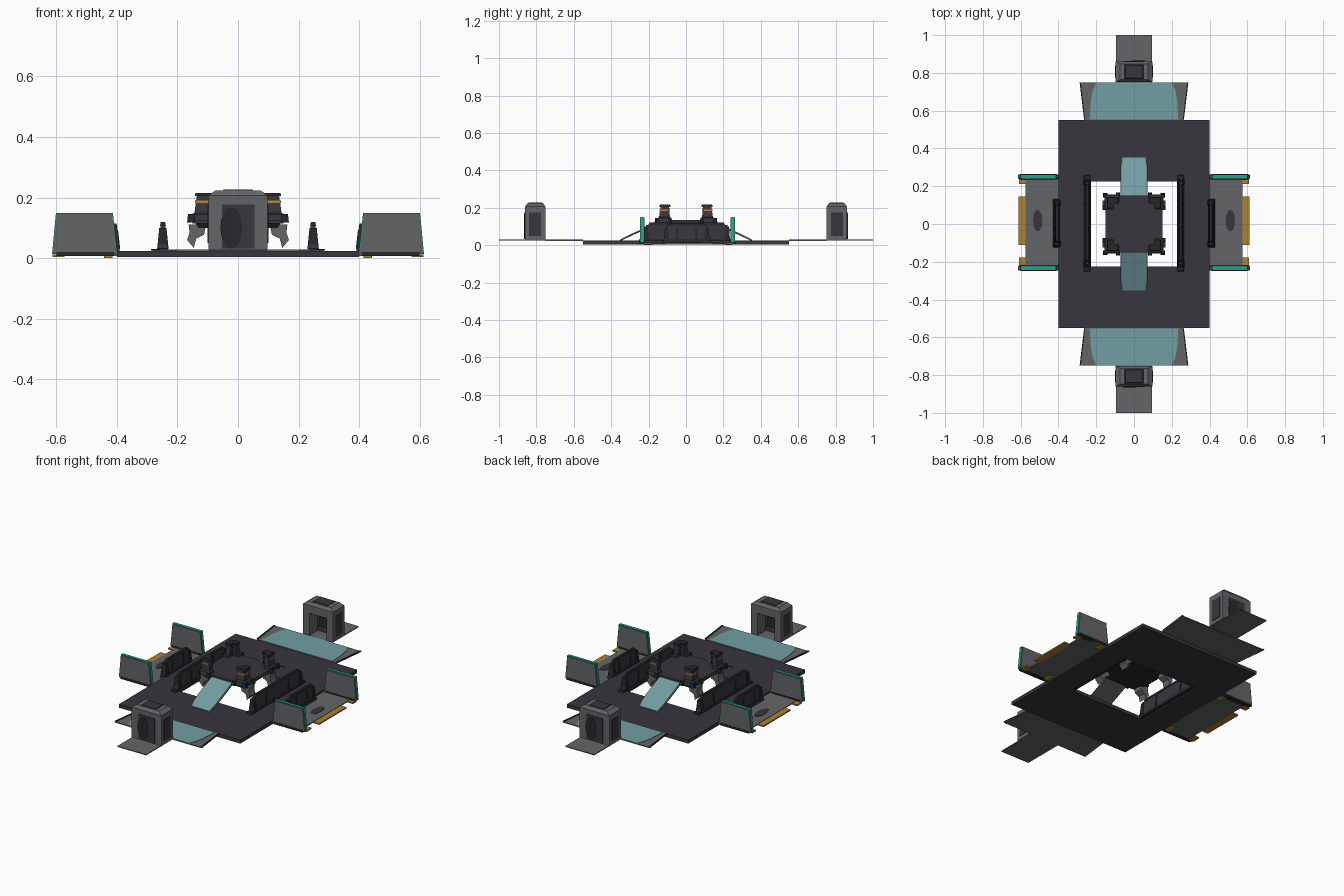
import bpy, bmesh, math
from mathutils import Matrix

if "Cube" in bpy.data.objects:
    bpy.data.objects.remove(bpy.data.objects["Cube"])


def mat(name, rgb):
    m = bpy.data.materials.new(name)
    m.diffuse_color = (*rgb, 1)
    m.use_nodes = True
    m.node_tree.nodes["Principled BSDF"].inputs["Base Color"].default_value = m.diffuse_color
    return m


CHAR = mat("charcoal", (0.040, 0.037, 0.048))
BLACK = mat("near_black", (0.022, 0.022, 0.025))
GRAY = mat("mid_gray", (0.125, 0.13, 0.135))
GLASS = mat("pale_teal", (0.17, 0.34, 0.37))
GREEN = mat("green_teal", (0.02, 0.36, 0.26))
ORANGE = mat("amber", (0.42, 0.22, 0.035))


def loft(name, m, rings):
    """Join equal-length point rings into a closed solid."""
    bm = bmesh.new()
    vs = [[bm.verts.new(p) for p in r] for r in rings]
    n = len(rings[0])
    bm.faces.new(vs[0])
    bm.faces.new(vs[-1])
    for a, b in zip(vs, vs[1:]):
        for i in range(n):
            j = (i + 1) % n
            bm.faces.new((a[i], a[j], b[j], b[i]))
    bmesh.ops.recalc_face_normals(bm, faces=bm.faces)
    me = bpy.data.meshes.new(name)
    bm.to_mesh(me)
    bm.free()
    me.materials.append(m)
    ob = bpy.data.objects.new(name, me)
    bpy.context.collection.objects.link(ob)
    return ob


def rect(x0, x1, y0, y1, z):
    return [(x0, y0, z), (x1, y0, z), (x1, y1, z), (x0, y1, z)]


def box(name, m, x0, x1, y0, y1, z0, z1, tx=0, ty=0):
    """Box whose top is drawn in by tx, ty on each side."""
    return loft(name, m, [rect(x0, x1, y0, y1, z0),
                          rect(x0 + tx, x1 - tx, y0 + ty, y1 - ty, z1)])


def slab(name, m, outline, z0, z1):
    return loft(name, m, [[(x, y, z) for x, y in outline] for z in (z0, z1)])


def place(parts, matrix):
    for o in parts:
        o.data.transform(matrix)
        if matrix.determinant() < 0:
            o.data.flip_normals()


def barricade(name, cx, half, z1, cy=0.0):
    """Wall section with a wide foot, tapered panel, cap and end posts."""
    out = [box(name + "_foot", BLACK, cx - .020, cx + .020, cy - half, cy + half, .012, .034, .005, .005),
           box(name + "_panel", CHAR, cx - .013, cx + .013, cy - half * .9, cy + half * .9, .034, z1 - .012, .005, half * .06),
           box(name + "_cap", BLACK, cx - .010, cx + .010, cy - half * .8, cy + half * .8, z1 - .014, z1, .003, .008)]
    for s in (-1, 1):
        y = cy + s * half * .84
        out.append(box(name + "_post", BLACK, cx - .019, cx + .019, y - .014, y + .014, .03, z1 - .02, .007, .005))
        y = cy + s * half * .4
        out.append(box(name + "_rib", BLACK, cx - .017, cx + .017, y - .008, y + .008, .03, z1 - .02, .006, .002))
    return out


# Floor frame: four mitred pieces around the open centre
out_x, out_y, in_x, in_y = .40, .55, .25, .225
for s in (-1, 1):
    slab("floor_frame_end", CHAR, [(-out_x, s * out_y), (out_x, s * out_y), (out_x, s * in_y), (-out_x, s * in_y)], .004, .024)
    slab("floor_frame_side", CHAR, [(s * in_x, -in_y), (s * out_x, -in_y), (s * out_x, in_y), (s * in_x, in_y)], .004, .024)

# Raised centre platform with rim
box("platform", CHAR, -.15, .15, -.15, .15, .115, .135)
box("platform_underside", BLACK, -.13, .13, -.13, .13, .100, .115, -.01, -.01)

# Corner pillars on the platform (L-shaped) with hanging braces below
for sx in (-1, 1):
    for sy in (-1, 1):
        def ell(o, i, t, z):
            pts = [(o, o), (i, o), (i, o - t), (o - t, o - t), (o - t, i), (o, i)]
            return [(sx * x, sy * y, z) for x, y in pts]
        loft("corner_pillar", CHAR, [ell(.155, .075, .040, .125), ell(.153, .078, .036, .145),
                                     ell(.144, .086, .030, .150), ell(.136, .090, .028, .205)])
        loft("pillar_cap", BLACK, [ell(.143, .082, .036, .205), ell(.140, .085, .034, .216)])
        # amber marker strip around the outside
        loft("pillar_marker", ORANGE, [ell(.1425, .097, .012, .183), ell(.1415, .097, .012, .190)])
        # foot bolts
        for bx, by in ((.157, .085), (.085, .157), (.152, .152)):
            box("pillar_foot", BLACK, sx * bx - .011, sx * bx + .011, sy * by - .011, sy * by + .011, .118, .146, .003, .003)
        # brace
        prof = [(.105, .112), (.163, .112), (.160, .085), (.168, .060), (.146, .034), (.138, .065), (.112, .078)]
        loft("hanging_brace", GRAY, [[(sx * x, sy * .10 + d, z) for x, z in prof] for d in (-.025, .025)])

# Inner barricades beside the opening
for sx in (-1, 1):
    barricade("inner_barricade", sx * .248, .258, .120, .004)

# Side bays, built on +x and mirrored to -x
for sx in (1, -1):
    p = []
    p.append(box("bay_floor", GRAY, .398, .575, -.235, .26, .008, .014))
    disc = [(.510 + .025 * math.cos(a), .018 + .058 * math.sin(a)) for a in [i * math.pi / 6 for i in range(12)]]
    p.append(slab("bay_floor_patch", CHAR, disc, .014, .016))
    p.append(box("bay_amber_step", ORANGE, .573, .612, -.11, .145, .004, .012))
    for y0, y1 in ((.212, .245), (-.225, -.178)):
        p.append(box("bay_amber_pad", ORANGE, .573, .608, y0, y1, .004, .012))
        p.append(box("bay_amber_foot", ORANGE, .415, .442, y0, y1, 0, .008))
    for y, s in ((.250, 1), (-.234, -1)):
        for k, (m, o, a, b) in enumerate(((GRAY, .003, -.013, .013), (GREEN, 0, -.008, .009))):
            prof = [(.398 + o, .014), (.614 - o, .014), (.601 - o, .150 - o), (.413 + o, .150 - o)]
            p.append(loft(("bay_end_wall", "bay_wall_trim")[k], m,
                          [[(x, y + s * d, z) for x, z in prof] for d in (a, b)]))
        p.append(box("bay_wall_base", BLACK, .41, .60, y - .016, y + .016, .008, .020))
    p += barricade("bay_barricade", .408, .128, .115, .004)
    if sx < 0:
        place(p, Matrix.Scale(-1, 4, (1, 0, 0)))

# Ends: ramp, apron, walkway and booth, built on +y and turned for -y
for turn in (0, 1):
    p = []
    # ramp from the platform to the floor
    for name, m, w, dz in (("ramp_bed", GRAY, .072, 0), ("ramp_surface", GLASS, .066, .003)):
        p.append(loft(name, m, [[(x, y, z + dz + d) for x, y, z in
                                 ((-w, .148, .120), (w, .148, .120), (w, .30, .052), (w - .008, .352, .025),
                                  (8e-3 - w, .352, .025), (-w, .30, .052))] for d in (-.003, .002)]))
    # wide apron with pale inlay
    p.append(slab("apron", GRAY, [(-.262, .55), (.262, .55), (.286, .75), (-.286, .75)], .022, .027))
    p.append(slab("apron_inlay", GLASS, [(-.235, .552), (.235, .552), (.228, .66), (.218, .71), (.20, .748),
                                         (-.20, .748), (-.218, .71), (-.228, .66)], .027, .029))
    for s in (-1, 1):
        p.append(slab("apron_edge", BLACK, [(s * .258, .552), (s * .264, .552), (s * .288, .75), (s * .281, .75)], .027, .031))
    # walkway
    p.append(box("walkway", GRAY, -.095, .095, .745, 1.0, .024, .029))
    # booth shell: side walls, header, back wall, chamfered roof
    for s in (-1, 1):
        x0, x1 = sorted((s * .055, s * .098))
        p.append(box("booth_side", GRAY, x0, x1, .752, .835, .029, .207))
        x0, x1 = sorted((s * .097, s * .101))
        p.append(box("booth_side_panel", CHAR, x0, x1, .775, .84, .05, .175))
    p.append(box("booth_header", GRAY, -.055, .055, .752, .835, .160, .207))
    p.append(box("booth_back", GRAY, -.098, .098, .835, .860, .029, .207))
    p.append(box("booth_roof", GRAY, -.098, .098, .752, .860, .207, .224, .024, .012))
    p.append(box("booth_roof_panel", CHAR, -.052, .052, .766, .846, .222, .2275, .006, .006))
    # dark lining, console and outer door panel
    p.append(box("booth_lining", CHAR, -.055, .055, .828, .834, .03, .16))
    p.append(box("booth_console", BLACK, -.03, .03, .80, .83, .075, .13, .008, 0))
    p.append(box("booth_door", CHAR, -.055, .052, .858, .8635, .032, .178))
    oval = [(.022 + .036 * math.cos(a), .100 + .068 * math.sin(a)) for a in [i * math.pi / 8 for i in range(16)]]
    p.append(loft("booth_door_patch", BLACK, [[(x, y, z) for x, z in oval] for y in (.862, .8655)]))
    if turn:
        place(p, Matrix.Rotation(math.pi, 4, 'Z'))
